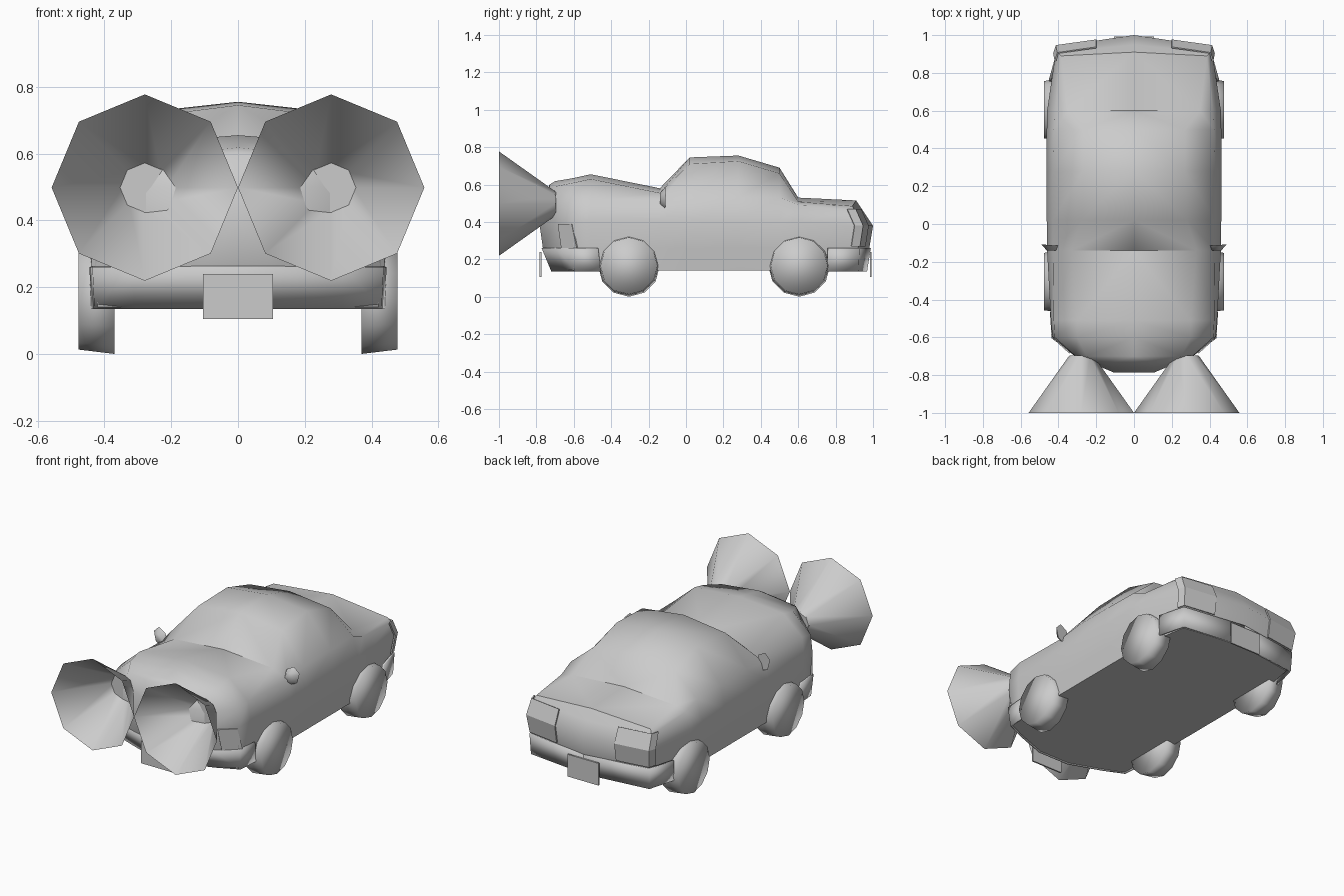
import bpy, bmesh, math
from mathutils import Matrix

if "Cube" in bpy.data.objects:
    bpy.data.objects.remove(bpy.data.objects["Cube"])

paint = bpy.data.materials.new("plain_grey")
paint.diffuse_color = (0.6, 0.6, 0.6, 1)
paint.use_nodes = True
paint.node_tree.nodes["Principled BSDF"].inputs["Base Color"].default_value = paint.diffuse_color


def add(name, bm, angle=None, mirror=True, thick=0):
    """Turn a bmesh into a finished object, mirrored across x = 0."""
    bmesh.ops.recalc_face_normals(bm, faces=bm.faces)
    me = bpy.data.meshes.new(name)
    bm.to_mesh(me)
    bm.free()
    ob = bpy.data.objects.new(name, me)
    bpy.context.collection.objects.link(ob)
    me.materials.append(paint)
    if thick:
        m = ob.modifiers.new("thickness", 'SOLIDIFY')
        m.thickness = thick
        m.offset = -1
    if mirror:
        m = ob.modifiers.new("mirror", 'MIRROR')
        m.use_clip = True
        m.merge_threshold = 0.0005
    if angle:
        bpy.context.view_layer.objects.active = ob
        ob.select_set(True)
        bpy.ops.object.shade_smooth_by_angle(angle=math.radians(angle))
        ob.select_set(False)
    return ob


def grid(bm, rows):
    """Skin rows of points with quads."""
    vs = [[bm.verts.new(p) for p in r] for r in rows]
    for a, b in zip(vs, vs[1:]):
        for i in range(len(a) - 1):
            bm.faces.new((a[i], a[i + 1], b[i + 1], b[i]))
    return vs


# Body: half cross-sections lofted from nose to tail
# y, sill width, waist width, (shoulder x, z), (upper edge x, z), centre z
stations = [
    (-0.70, 0.30, 0.31, (0.31, 0.50), (0.25, 0.59), 0.618),
    (-0.60, 0.42, 0.432, (0.42, 0.50), (0.30, 0.61), 0.635),
    (-0.51, 0.43, 0.44, (0.425, 0.52), (0.30, 0.63), 0.655),
    (-0.14, 0.435, 0.46, (0.43, 0.51), (0.33, 0.555), 0.58),
    (0.02, 0.435, 0.462, (0.43, 0.53), (0.28, 0.71), 0.745),
    (0.28, 0.435, 0.462, (0.43, 0.53), (0.27, 0.725), 0.755),
    (0.50, 0.435, 0.462, (0.425, 0.53), (0.27, 0.66), 0.69),
    (0.60, 0.435, 0.46, (0.42, 0.49), (0.35, 0.508), 0.53),
]
rows = [[(0, -0.71, 0.14), (0.11, -0.71, 0.14), (0.11, -0.765, 0.26), (0.11, -0.785, 0.40),
         (0.11, -0.76, 0.50), (0.10, -0.73, 0.59), (0, -0.73, 0.60)]]
for y, wb, w, (sx, sz), (ex, ez), zt in stations:
    low = 0.05 if y == -0.70 else 0
    rows.append([(0, y + low, 0.14), (wb, y + low, 0.14), ((wb + w) / 2, y, 0.26), (w, y, 0.40),
                 (sx, y, sz), (ex, y, ez), (0, y, zt)])
rows.append([(0, 0.96, 0.14), (0.385, 0.90, 0.14), (0.395, 0.92, 0.26), (0.41, 0.94, 0.38),
             (0.40, 0.905, 0.455), (0.385, 0.89, 0.485), (0, 0.91, 0.515)])
bm = bmesh.new()
vs = grid(bm, rows)
# Nose and tail panels meet on the centre line
for r, mids in ((vs[0], ((-0.765, 0.26), (-0.785, 0.40), (-0.76, 0.50))),
                (vs[-1], ((0.98, 0.26), (1.0, 0.38), (0.95, 0.455)))):
    c = [r[0]] + [bm.verts.new((0, y, z)) for y, z in mids]
    for i in range(3):
        bm.faces.new((r[i + 1], r[i + 2], c[i + 1], c[i]))
    bm.faces.new((r[4], r[5], r[6], c[3]))
add("body", bm, 50)


# Bumpers: strips wrapped around each end
def bumper(name, plan, drop):
    bm = bmesh.new()
    grid(bm, [[(x, y, 0.26) for x, y in plan],
              [(x - (0.006 if x else 0), y + drop * min(1, 0.3 + 0.7 * (x < 0.4)), 0.135) for x, y in plan]])
    add(name, bm, 30, thick=0.012)


bumper("front_bumper", [(0, -0.772), (0.112, -0.772), (0.316, -0.697), (0.436, -0.605), (0.445, -0.47)], 0.052)
bumper("rear_bumper", [(0, 0.988), (0.405, 0.928), (0.452, 0.76)], -0.02)


# Number plates
def box(name, size, loc):
    bm = bmesh.new()
    bmesh.ops.create_cube(bm, size=1, matrix=Matrix.Translation(loc) @ Matrix.Diagonal((*size, 1)))
    add(name, bm, mirror=False)


box("front_plate", (0.21, 0.009, 0.135), (0, -0.778, 0.172))
box("rear_plate", (0.21, 0.009, 0.135), (0, 0.988, 0.172))

# Tail lamps wrapping round the rear corners
bm = bmesh.new()
grid(bm, [[(0.20, y - 0.03, z), (x, y - 0.06, z), (x + 0.014, y - 0.105, z)]
          for x, y, z in ((0.402, 0.990, 0.27), (0.414, 1.007, 0.38), (0.406, 0.968, 0.468))])
add("tail_lamp", bm, thick=0.008)

# Corner indicators beside the front bumper
bm = bmesh.new()
grid(bm, [[(0.342, -0.686, 0.39), (0.424, -0.612, 0.39)],
          [(0.358, -0.668, 0.262), (0.441, -0.585, 0.262)]])
add("corner_indicator", bm, thick=0.008)


# Round parts along an axis: rings of (offset, radius)
def lathe(name, centre, axis, rings, n, cap, angle, turn=0.0):
    bm = bmesh.new()
    loops = []
    for off, r in rings:
        loop = []
        for i in range(n):
            a = 2 * math.pi * i / n + turn
            u, w = r * math.cos(a), r * math.sin(a)
            p = (off, u, w) if axis == 'X' else (u, off, w)
            loop.append(bm.verts.new([c + d for c, d in zip(centre, p)]))
        loops.append(loop)
    for a, b in zip(loops, loops[1:]):
        for i in range(n):
            j = (i + 1) % n
            bm.faces.new((a[i], a[j], b[j], b[i]))
    for k in cap:
        bm.faces.new(loops[k])
    return add(name, bm, angle)


# Wheels
for name, y in (("front_wheel", -0.305), ("rear_wheel", 0.605)):
    lathe(name, (0.37, y, 0.165), 'X', [(0, 0.165), (0.107, 0.152)], 12, (0, -1), 179, math.pi / 12 * 0)

# Flared eight-sided headlamp horns with a small lens at the root
lathe("headlamp_horn", (0.279, 0, 0.498), 'Y', [(-1.0, 0.279), (-0.70, 0.066)], 8, (), 60)
lathe("headlamp_lens", (0.279, 0, 0.498), 'Y', [(-0.715, 0.074), (-0.695, 0.06)], 8, (0, -1), 30)

# Door mirrors: flattened six-sided cups with a stalk end toward the body
bm = bmesh.new()
outline = [(0.375, 0.475), (0.42, 0.465), (0.475, 0.49), (0.49, 0.55), (0.455, 0.585), (0.41, 0.56)]
back = [bm.verts.new((x, -0.108 - (0.49 - x) * 0.08, z)) for x, z in outline]
front = [bm.verts.new((0.435 + (x - 0.435) * 0.5, -0.14, 0.525 + (z - 0.525) * 0.5)) for x, z in outline]
bm.faces.new(back)
bm.faces.new(front)
for i in range(6):
    j = (i + 1) % 6
    bm.faces.new((back[i], back[j], front[j], front[i]))
add("door_mirror", bm, 60)
